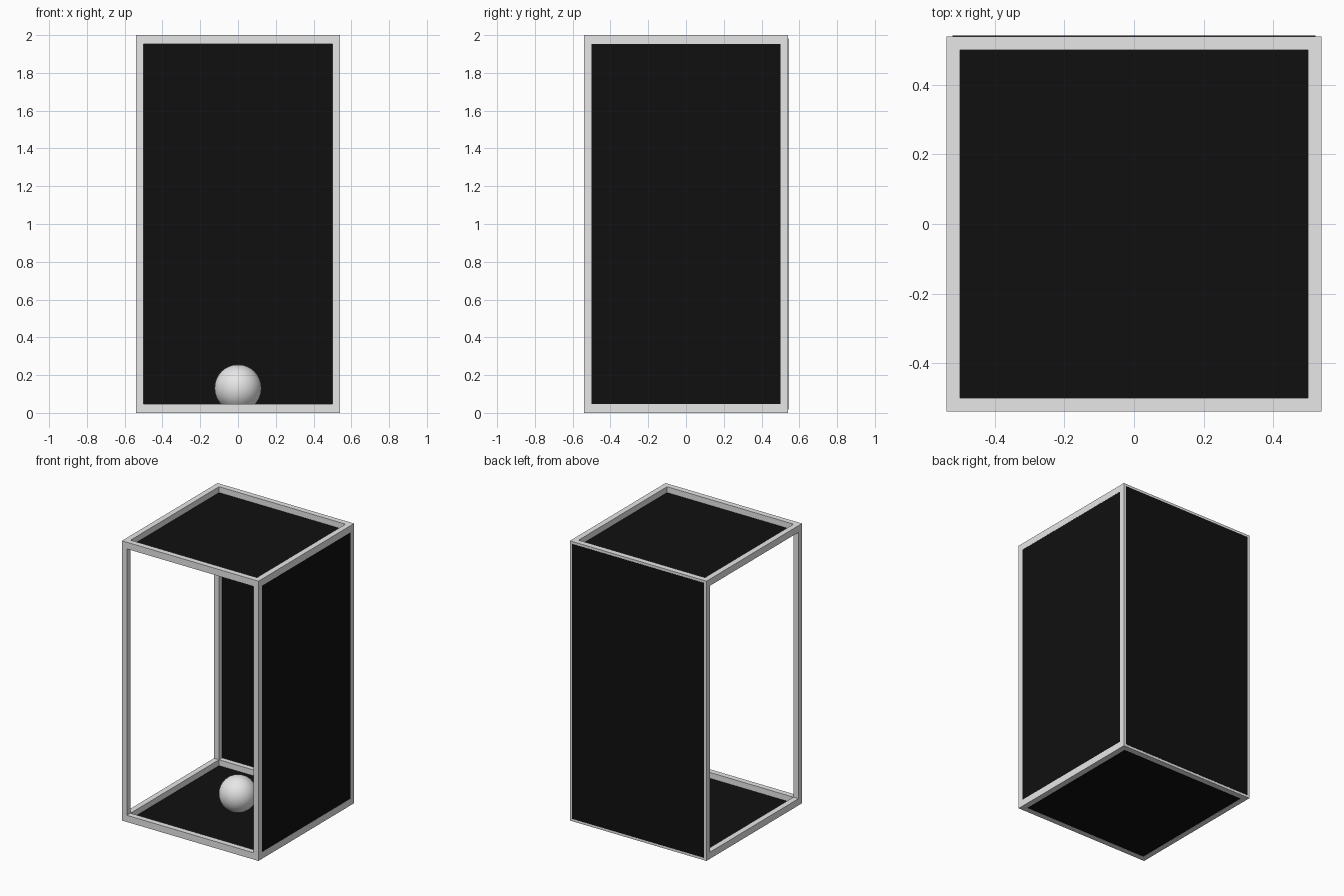
import bpy

cube = bpy.data.objects.get("Cube")
if cube:
    bpy.data.objects.remove(cube, do_unlink=True)


def make_material(name, value, rough):
    mat = bpy.data.materials.new(name)
    mat.use_nodes = True
    colour = (value, value, value, 1)
    mat.diffuse_color = colour
    bsdf = mat.node_tree.nodes["Principled BSDF"]
    bsdf.inputs["Base Color"].default_value = colour
    bsdf.inputs["Roughness"].default_value = rough
    return mat


pale = make_material("pale grey", 0.8, 0.5)
black = make_material("black", 0.005, 0.8)


def box(name, low, high, mat):
    """Axis-aligned box between two corners."""
    bpy.ops.mesh.primitive_cube_add(size=1)
    ob = bpy.context.object
    ob.name = name
    ob.location = [(a + b) / 2 for a, b in zip(low, high)]
    ob.scale = [b - a for a, b in zip(low, high)]
    bpy.ops.object.transform_apply(location=True, scale=True)
    ob.data.materials.append(mat)
    return ob


H = 0.54          # half width of the frame
I = 0.5           # half width of the openings
TOP = 2.0
BAR = 0.048       # height of the horizontal bars
SKIN = 0.002      # how far the panels stand proud

# Corner posts
for sx, side in ((-1, "right"), (1, "left")):
    for sy, end in ((-1, "front"), (1, "back")):
        xs = sorted((sx * I, sx * H))
        ys = sorted((sy * I, sy * H))
        box(f"{end}_{side}_post", (xs[0], ys[0], BAR), (xs[1], ys[1], TOP - BAR), pale)

# Top and bottom rings of bars
for level, z in (("bottom", 0), ("top", TOP - BAR)):
    for s, end, side in ((-1, "front", "right"), (1, "back", "left")):
        a, b = sorted((s * I, s * H))
        box(f"{level}_{end}_bar", (-H, a, z), (H, b, z + BAR), pale)
        box(f"{level}_{side}_bar", (a, -I, z), (b, I, z + BAR), pale)

# Floor and ceiling sheets, low inside their rings
box("floor_panel", (-I, -I, 0.001), (I, I, 0.006), black)
box("ceiling_panel", (-I, -I, TOP - BAR), (I, I, TOP - BAR + 0.006), black)

# Side sheet in its opening, and the larger back sheet over the frame
box("left_panel", (H - 0.006, -I, BAR), (H - 0.001, I, TOP - BAR), black)
W = 0.522
box("back_panel", (-W, H - 0.005, H - W), (W, H + SKIN, TOP - H + W), black)

# Ball resting on the floor
bpy.ops.mesh.primitive_uv_sphere_add(segments=32, ring_count=16, radius=0.125,
                                     location=(0, 0, 0.131))
ball = bpy.context.object
ball.name = "ball"
ball.data.materials.append(pale)
bpy.ops.object.shade_smooth()
